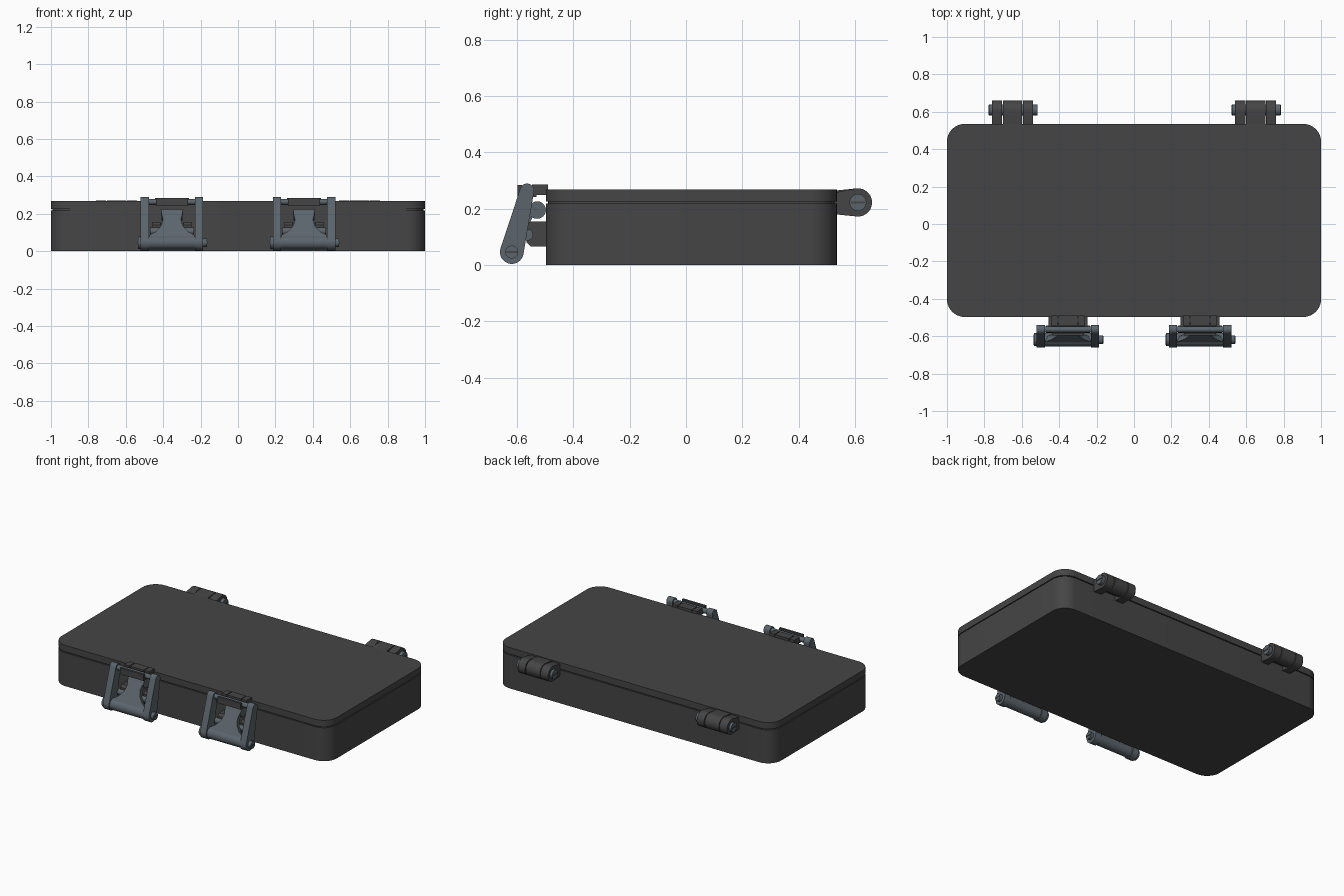
import bpy, bmesh, math
from mathutils import Vector

cube = bpy.data.objects.get("Cube")
if cube:
    bpy.data.objects.remove(cube, do_unlink=True)


def material(name, rgb):
    m = bpy.data.materials.new(name)
    m.use_nodes = True
    m.diffuse_color = (*rgb, 1)
    bsdf = next(n for n in m.node_tree.nodes if n.type == 'BSDF_PRINCIPLED')
    bsdf.inputs["Base Color"].default_value = (*rgb, 1)
    return m


DARK = material("charcoal plastic", (0.06, 0.06, 0.06))
STEEL = material("blue grey steel", (0.105, 0.13, 0.15))


def extrude(name, points, vector, mat):
    """Solid from a planar outline pushed along a vector."""
    bm = bmesh.new()
    face = bm.faces.new([bm.verts.new(p) for p in points])
    geom = bmesh.ops.extrude_face_region(bm, geom=[face])["geom"]
    moved = [v for v in geom if isinstance(v, bmesh.types.BMVert)]
    bmesh.ops.translate(bm, verts=moved, vec=vector)
    bmesh.ops.recalc_face_normals(bm, faces=bm.faces)
    mesh = bpy.data.meshes.new(name)
    bm.to_mesh(mesh)
    bm.free()
    mesh.materials.append(mat)
    ob = bpy.data.objects.new(name, mesh)
    bpy.context.collection.objects.link(ob)
    bpy.ops.object.select_all(action='DESELECT')
    ob.select_set(True)
    bpy.context.view_layer.objects.active = ob
    bpy.ops.object.shade_smooth_by_angle(angle=math.radians(30))
    return ob


def arc(cy, cz, r, start, end, n):
    return [(cy + r * math.cos(start + (end - start) * i / n),
             cz + r * math.sin(start + (end - start) * i / n)) for i in range(n + 1)]


def along_x(name, outline, x0, x1, mat):
    return extrude(name, [(x0, y, z) for y, z in outline], (x1 - x0, 0, 0), mat)


def rod(name, y, z, r, x0, x1, mat):
    return along_x(name, arc(y, z, r, 0, math.tau, 32)[:-1], x0, x1, mat)


def block(name, x0, x1, y0, y1, z0, z1, mat):
    return along_x(name, [(y0, z0), (y1, z0), (y1, z1), (y0, z1)], x0, x1, mat)


def capsule(name, a, ra, b, rb, x0, x1, mat):
    """Tapered bar with two round ends, seen from the side."""
    d = Vector(b) - Vector(a)
    heading = math.atan2(d.y, d.x)
    t = math.acos((ra - rb) / d.length)
    outline = arc(*a, ra, heading + t, heading + math.tau - t, 20)
    outline += arc(*b, rb, heading - t, heading + t, 16)
    return along_x(name, outline, x0, x1, mat)


def slab(name, inset, z0, z1):
    """Rounded rectangle of the case."""
    hx, y0, y1, r = 1 - inset, -0.497 + inset, 0.535 - inset, 0.095
    pts = []
    for i, (cx, cy) in enumerate([(hx - r, y1 - r), (r - hx, y1 - r),
                                  (r - hx, y0 + r), (hx - r, y0 + r)]):
        pts += arc(cx, cy, r, i * math.pi / 2, (i + 1) * math.pi / 2, 10)
    return extrude(name, [(x, y, z0) for x, y in pts], (0, 0, z1 - z0), DARK)


# Case
slab("case_body", 0, 0, 0.219)
slab("seam_core", 0.008, 0.21, 0.23)
slab("case_lid", 0, 0.225, 0.268)


def slot(name, y, z, r, x, side):
    block(name, x, x + side * 0.002, y - r, y + r, z - 0.004, z + 0.004, DARK)


# Hinges at the back
PIN = (0.61, 0.222)
for tag, cx in (("right", -0.65), ("left", 0.65)):
    for part, x0, x1 in (("outer", -0.11, -0.055), ("inner", 0.057, 0.11)):
        capsule(f"hinge_{part}_knuckle_{tag}", PIN, 0.05, (0.52, 0.218), 0.037,
                cx + x0, cx + x1, DARK)
    capsule(f"hinge_lid_knuckle_{tag}", PIN, 0.05, (0.52, 0.243), 0.02,
            cx - 0.05, cx + 0.052, DARK)
    rod(f"hinge_pin_{tag}", *PIN, 0.03, cx - 0.126, cx + 0.133, STEEL)
    slot(f"hinge_pin_slot_a_{tag}", *PIN, 0.027, cx + 0.133, 1)
    slot(f"hinge_pin_slot_b_{tag}", *PIN, 0.027, cx - 0.126, -1)

# Latches at the front
LOW, HIGH, TIP = (-0.618, 0.046), (-0.564, 0.264), (-0.528, 0.195)
for tag, cx in (("right", -0.353), ("left", 0.353)):
    # Side arms with their cross rods
    for part, x0 in (("outer", -0.167), ("inner", 0.123)):
        capsule(f"latch_{part}_arm_{tag}", LOW, 0.042, HIGH, 0.025,
                cx + x0, cx + x0 + 0.044, STEEL)
    rod(f"latch_cross_rod_{tag}", *HIGH, 0.016, cx - 0.13, cx + 0.13, STEEL)
    rod(f"latch_boss_{tag}", *LOW, 0.034, cx - 0.182, cx - 0.16, STEEL)
    rod(f"latch_screw_{tag}", *LOW, 0.023, cx + 0.16, cx + 0.188, STEEL)
    slot(f"latch_screw_slot_{tag}", *LOW, 0.02, cx + 0.188, 1)
    slot(f"latch_boss_slot_{tag}", *LOW, 0.028, cx - 0.182, -1)

    # Lever: barrel, waisted plate and rounded tip
    rod(f"lever_barrel_{tag}", *LOW, 0.036, cx - 0.122, cx + 0.122, STEEL)
    up = Vector((0, TIP[0] - LOW[0], TIP[1] - LOW[1]))
    normal = Vector((0, -up.z, up.y)).normalized()
    base = Vector((cx, *LOW)) + normal * 0.03
    half = [(0.12, 0), (0.12, 0.17), (0.085, 0.3), (0.058, 0.5),
            (0.048, 0.72), (0.058, 1.0)]
    outline = half + [(-x, t) for x, t in reversed(half)]
    extrude(f"lever_plate_{tag}",
            [base + up * t + Vector((x, 0, 0)) for x, t in outline],
            normal * -0.03, STEEL)
    rod(f"lever_tip_{tag}", *TIP, 0.031, cx - 0.057, cx + 0.057, STEEL)

    # Bracket on the body
    for part, x0, x1 in (("outer", -0.105, -0.062), ("inner", 0.062, 0.105)):
        along_x(f"bracket_{part}_{tag}",
                [(-0.49, 0.065), (-0.55, 0.065), (-0.566, 0.08),
                 (-0.566, 0.14), (-0.552, 0.155), (-0.49, 0.155)],
                cx + x0, cx + x1, DARK)
    block(f"bracket_back_{tag}", cx - 0.07, cx + 0.07, -0.515, -0.49, 0.07, 0.15, DARK)
    rod(f"bracket_pin_{tag}", -0.562, 0.107, 0.02, cx - 0.118, cx + 0.118, STEEL)

    # Hook on the lid
    for part, x0, x1 in (("outer", -0.09, -0.055), ("middle", -0.05, 0.05),
                         ("inner", 0.055, 0.09)):
        block(f"hook_{part}_{tag}", cx + x0, cx + x1, -0.546, -0.49, 0.248, 0.285, DARK)
    block(f"hook_floor_{tag}", cx - 0.085, cx + 0.085, -0.597, -0.53, 0.242, 0.25, DARK)
    block(f"hook_lip_{tag}", cx - 0.085, cx + 0.085, -0.597, -0.582, 0.248, 0.284, DARK)
